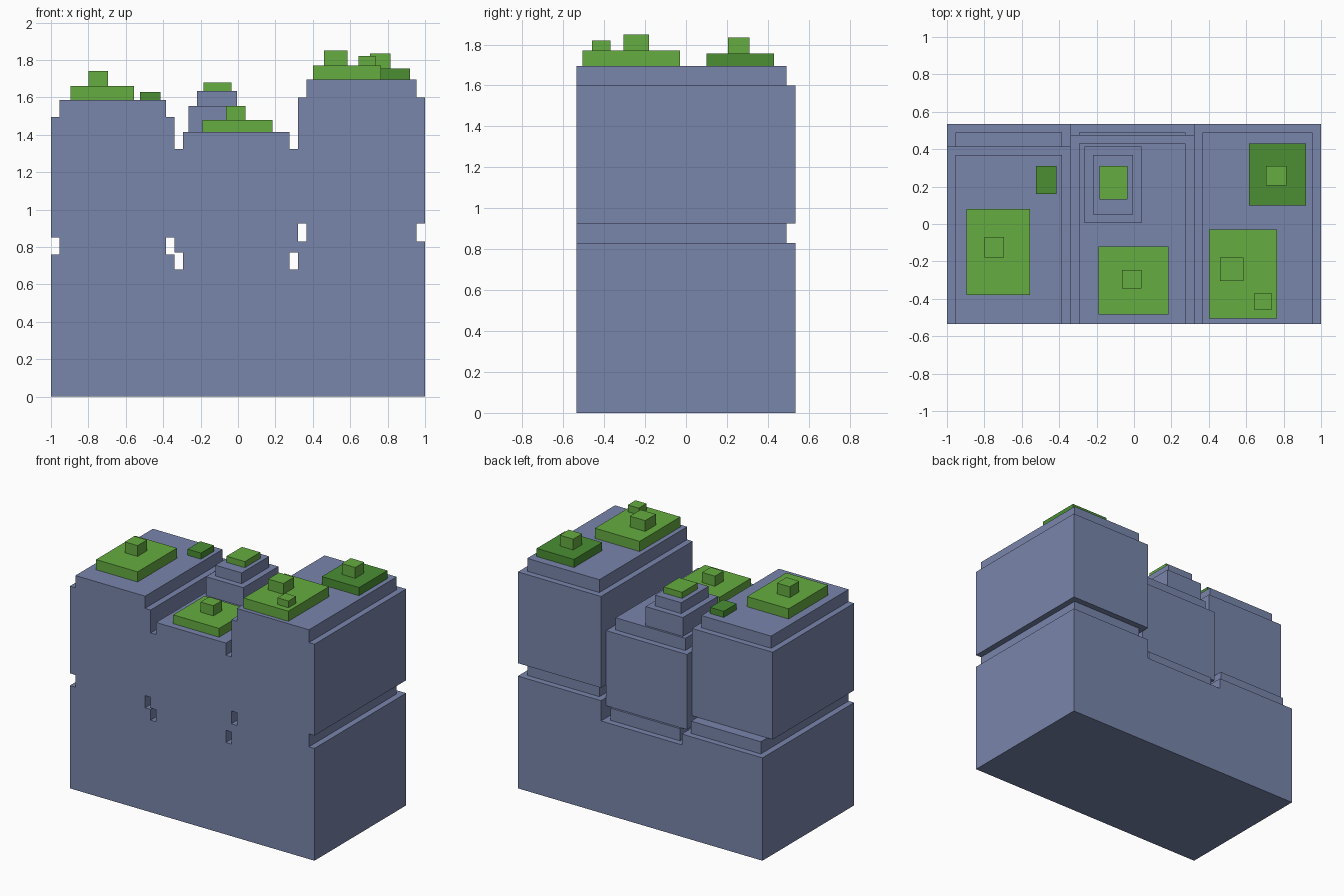
import bpy
import bmesh
from mathutils import Vector

cube = bpy.data.objects.get("Cube")
if cube:
    bpy.data.objects.remove(cube, do_unlink=True)


def material(name, color):
    mat = bpy.data.materials.new(name)
    mat.use_nodes = True
    mat.diffuse_color = color
    mat.node_tree.nodes["Principled BSDF"].inputs["Base Color"].default_value = color
    return mat


stone = material("slate blue stone", (0.191, 0.235, 0.407, 1))
leaf = material("leaf green", (0.130, 0.413, 0.051, 1))
moss = material("dark moss green", (0.069, 0.275, 0.034, 1))


def block(name, mat, x, y, z):
    """Box spanning the given (low, high) range on each axis."""
    low, high = map(Vector, zip(x, y, z))
    bm = bmesh.new()
    bmesh.ops.create_cube(bm, size=1)
    for v in bm.verts:
        v.co = (low + high) / 2 + v.co * (high - low)
    for f in bm.faces:
        f.smooth = False
    mesh = bpy.data.meshes.new(name)
    bm.to_mesh(mesh)
    bm.free()
    mesh.materials.append(mat)
    obj = bpy.data.objects.new(name, mesh)
    bpy.context.collection.objects.link(obj)


FRONT, BACK, INSET = -0.535, 0.535, 0.045


def column(name, x, heights, upper_back):
    """Rock column: base, recessed neck, upper body, recessed cap; flush front."""
    tiers = (("base", 0, BACK), ("neck", INSET, BACK),
             ("body", 0, upper_back), ("cap", INSET, upper_back))
    bottom = 0
    for (part, inset, back), top in zip(tiers, heights):
        block(f"{name}_{part}", stone, (x[0] + inset, x[1] - inset),
              (FRONT, back - inset), (bottom, top))
        bottom = top


# Three rock columns
column("right_column", (-1, -0.34), (0.76, 0.85, 1.495, 1.585), 0.415)
column("middle_column", (-0.34, 0.32), (0.68, 0.77, 1.325, 1.415), 0.475)
column("left_column", (0.32, 1), (0.83, 0.925, 1.60, 1.695), BACK)

# Stepped rock on the middle column
block("step_lower", stone, (-0.265, 0.04), (0.005, 0.415), (1.415, 1.555))
block("step_upper", stone, (-0.22, -0.005), (0.05, 0.37), (1.555, 1.635))
block("step_grass", leaf, (-0.185, -0.035), (0.13, 0.31), (1.635, 1.68))

# Plants on the right column
block("right_grass", leaf, (-0.895, -0.555), (-0.38, 0.08), (1.585, 1.66))
block("right_tuft", leaf, (-0.80, -0.695), (-0.18, -0.07), (1.66, 1.74))
block("right_moss", moss, (-0.525, -0.415), (0.16, 0.31), (1.585, 1.63))

# Plants on the middle column
block("middle_grass", leaf, (-0.19, 0.185), (-0.485, -0.12), (1.415, 1.48))
block("middle_tuft", leaf, (-0.065, 0.04), (-0.345, -0.245), (1.48, 1.555))

# Plants on the left column
block("left_grass", leaf, (0.40, 0.765), (-0.505, -0.03), (1.695, 1.77))
block("left_tuft_large", leaf, (0.46, 0.585), (-0.305, -0.18), (1.77, 1.85))
block("left_tuft_small", leaf, (0.645, 0.735), (-0.46, -0.37), (1.77, 1.82))
block("left_moss", moss, (0.615, 0.92), (0.10, 0.43), (1.695, 1.755))
block("left_moss_tuft", leaf, (0.705, 0.815), (0.205, 0.31), (1.755, 1.835))
